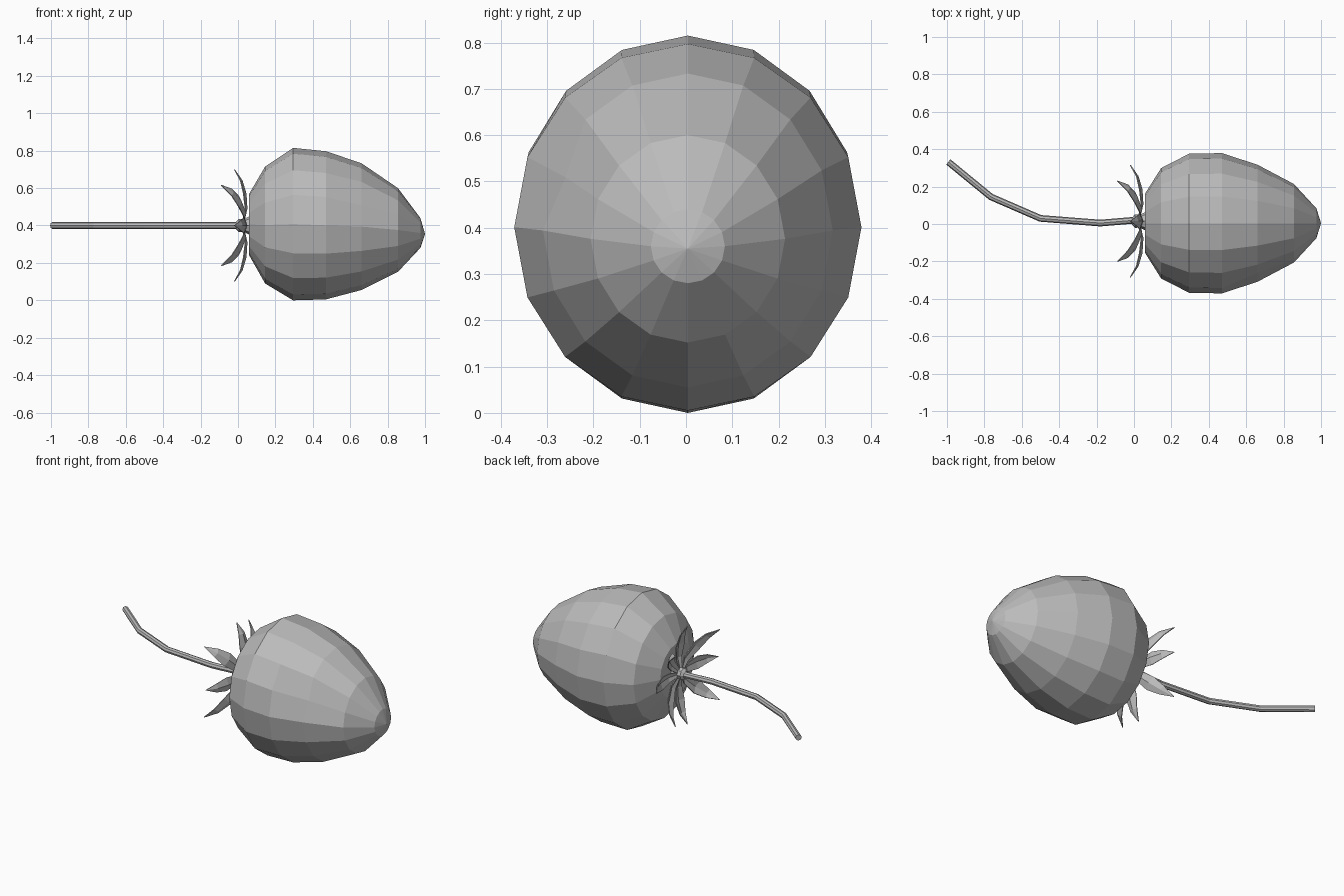
import bpy, bmesh
from math import cos, sin, pi, radians
from mathutils import Vector

if "Cube" in bpy.data.objects:
    bpy.data.objects.remove(bpy.data.objects["Cube"], do_unlink=True)

grey = bpy.data.materials.new("plain grey")
grey.use_nodes = True
grey.diffuse_color = (0.5, 0.5, 0.5, 1)
grey.node_tree.nodes["Principled BSDF"].inputs["Base Color"].default_value = (0.5, 0.5, 0.5, 1)


def finish(name, bm):
    bmesh.ops.recalc_face_normals(bm, faces=bm.faces)
    mesh = bpy.data.meshes.new(name)
    bm.to_mesh(mesh)
    bm.free()
    mesh.materials.append(grey)
    obj = bpy.data.objects.new(name, mesh)
    bpy.context.collection.objects.link(obj)
    return obj


def loft(name, rings, sides, tip=None, tweak=None):
    """Skin rings of (x, y, z, radius_y, radius_z, yaw); close with caps or a tip."""
    bm = bmesh.new()
    loops = []
    for i, (x, y, z, ry, rz, yaw) in enumerate(rings):
        loop = []
        for k in range(sides):
            a = 2 * pi * k / sides
            c = ry * cos(a)
            p = Vector((x - c * sin(yaw), y + c * cos(yaw), z + rz * sin(a)))
            if tweak:
                p = tweak(i, k, p)
            loop.append(bm.verts.new(p))
        loops.append(loop)
    for a, b in zip(loops, loops[1:]):
        for k in range(sides):
            n = (k + 1) % sides
            bm.faces.new((a[k], a[n], b[n], b[k]))
    bm.faces.new(loops[0])
    if tip:
        t = bm.verts.new(tip)
        for k in range(sides):
            bm.faces.new((loops[-1][k], loops[-1][(k + 1) % sides], t))
    else:
        bm.faces.new(loops[-1])
    return finish(name, bm)


# Berry: faceted body, each ring as x, bottom z, top z, half width
profile = [(0.06, 0.24, 0.57, 0.16), (0.145, 0.09, 0.715, 0.295),
           (0.295, 0.0, 0.815, 0.372), (0.47, 0.005, 0.797, 0.375),
           (0.66, 0.055, 0.733, 0.313), (0.855, 0.152, 0.6, 0.21),
           (0.975, 0.28, 0.44, 0.08)]


def dent(i, k, p):
    # shallow hollow on the upper front side
    if i == 4 and k == 7:
        p += Vector((0, 0.025, -0.015))
    return p


loft("berry", [(x, 0.004, (lo + hi) / 2, w, (hi - lo) / 2, 0) for x, lo, hi, w in profile],
     16, tip=(1, 0.004, 0.355), tweak=dent)

# Stem: thin bent tube
stem_path = [(-0.993, 0.332, -0.68), (-0.765, 0.145, -0.56), (-0.5, 0.03, -0.25),
             (-0.18, 0.005, 0), (0.0, 0.02, 0.05), (0.04, 0.02, 0)]
loft("stem", [(x, y, 0.4, 0.018, 0.018, yaw) for x, y, yaw in stem_path], 8)

# Hub where the stem meets the leaves
loft("leaf_hub", [(x, 0.015, 0.4, r, r, 0)
                  for x, r in [(-0.01, 0.02), (0.005, 0.036), (0.03, 0.034), (0.062, 0.05)]], 8)

# Leaves: pointed folded blades, as x, distance from hub, half width
hugging = [(0.03, 0.02, 0.012), (0.048, 0.09, 0.028), (0.043, 0.17, 0.04),
           (0.022, 0.24, 0.026)]
curled = [(0.03, 0.02, 0.012), (0.042, 0.09, 0.028), (0.018, 0.18, 0.04),
          (-0.025, 0.25, 0.026)]


def leaf(name, rows, tip, angle):
    bm = bmesh.new()
    out = Vector((0, cos(angle), sin(angle)))
    side = Vector((0, -sin(angle), cos(angle)))
    base = Vector((0, 0.015, 0.4))
    strips = []
    for x, r, w in rows:
        mid = base + out * r
        strips.append([bm.verts.new(mid + side * w * s + Vector((x - 0.35 * w * abs(s), 0, 0)))
                       for s in (-1, 0, 1)])
    for a, b in zip(strips, strips[1:]):
        for k in (0, 1):
            bm.faces.new((a[k], a[k + 1], b[k + 1], b[k]))
    point = bm.verts.new(base + out * tip[1] + Vector((tip[0], 0, 0)))
    for k in (0, 1):
        bm.faces.new((strips[-1][k], strips[-1][k + 1], point))
    obj = finish(name, bm)
    solid = obj.modifiers.new("thickness", "SOLIDIFY")
    solid.thickness = 0.005
    solid.offset = 0


for n in range(8):
    if n % 2:
        leaf(f"curled_leaf_{n}", curled, (-0.09, 0.305), radians(45 * n))
    else:
        leaf(f"hugging_leaf_{n}", hugging, (-0.02, 0.3), radians(45 * n))
